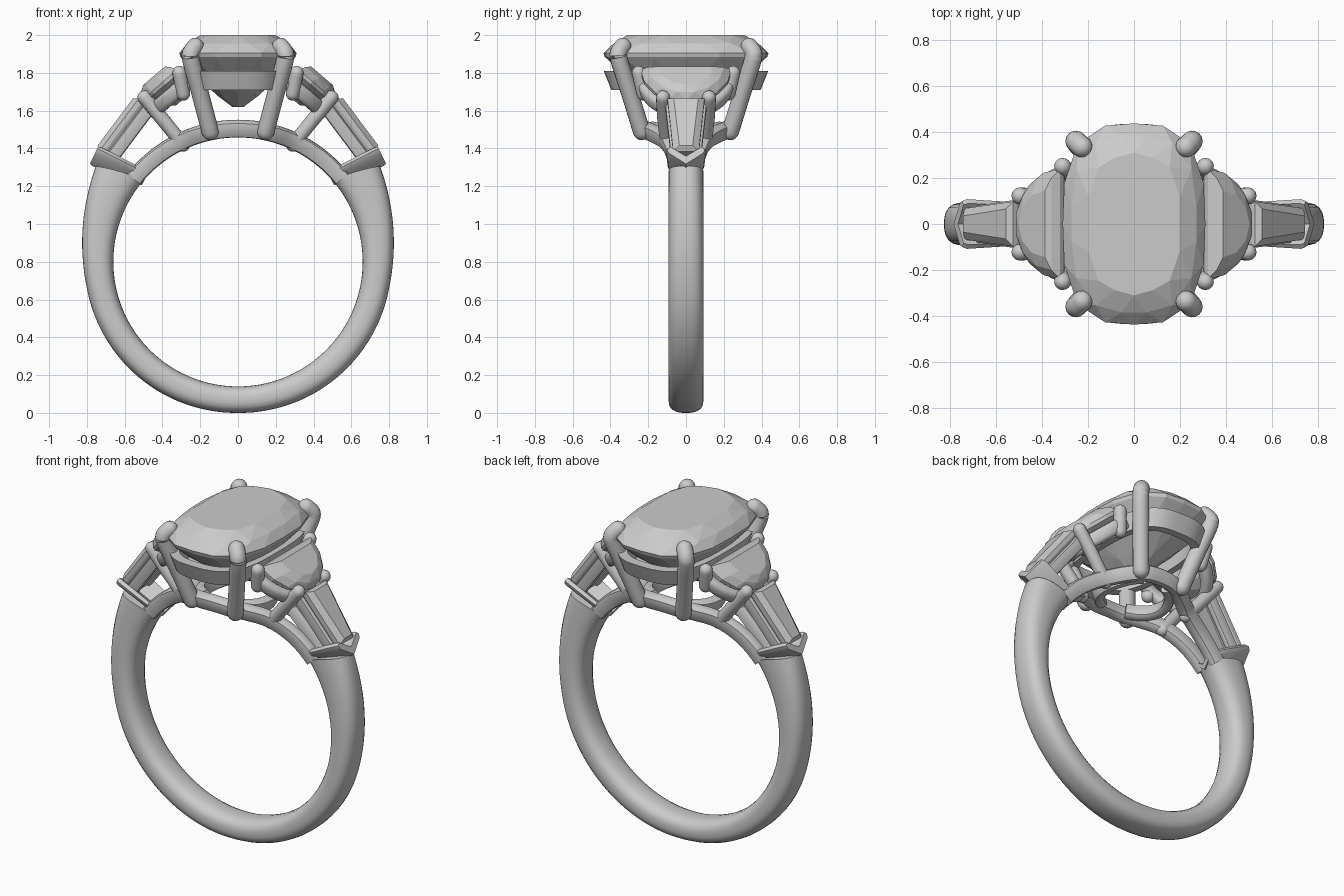
import bpy, bmesh, math
from mathutils import Vector as V

if "Cube" in bpy.data.objects:
    bpy.data.objects.remove(bpy.data.objects["Cube"])

grey = bpy.data.materials.new("light_grey")
grey.use_nodes = True
grey.diffuse_color = (0.6, 0.6, 0.6, 1)
grey.node_tree.nodes["Principled BSDF"].inputs["Base Color"].default_value = (0.6, 0.6, 0.6, 1)

CENTRE = V((0, 0, 0.8))
INNER = 0.66


def finish(name, bm, smooth):
    bmesh.ops.recalc_face_normals(bm, faces=bm.faces)
    me = bpy.data.meshes.new(name)
    bm.to_mesh(me)
    bm.free()
    me.materials.append(grey)
    ob = bpy.data.objects.new(name, me)
    bpy.context.collection.objects.link(ob)
    if smooth:
        bpy.ops.object.select_all(action='DESELECT')
        ob.select_set(True)
        bpy.context.view_layer.objects.active = ob
        bpy.ops.object.shade_smooth_by_angle(angle=math.radians(40))
    return ob


def loft(name, rings, closed=False, smooth=True):
    """Skin equal-sized rings of points, capped unless closed."""
    bm = bmesh.new()
    vs = [[bm.verts.new(p) for p in r] for r in rings]
    n = len(vs[0])
    for i in range(len(vs) if closed else len(vs) - 1):
        a, b = vs[i], vs[(i + 1) % len(vs)]
        for j in range(n):
            k = (j + 1) % n
            bm.faces.new((a[j], a[k], b[k], b[j]))
    if not closed:
        bm.faces.new(vs[0])
        bm.faces.new(vs[-1])
    return finish(name, bm, smooth)


def hull(name, points):
    """Faceted stone as the convex hull of its facet corners."""
    bm = bmesh.new()
    for p in points:
        bm.verts.new(p)
    out = bmesh.ops.convex_hull(bm, input=bm.verts)
    loose = [v for v in bm.verts if not v.link_faces]
    bmesh.ops.delete(bm, geom=loose, context='VERTS')
    return finish(name, bm, False)


def oval(a, b, n, count, shift=0.0):
    """Superellipse outline as (x, y) pairs."""
    pts = []
    for i in range(count):
        t = 2 * math.pi * (i + shift) / count
        c, s = math.cos(t), math.sin(t)
        k = (abs(c) ** n + abs(s) ** n) ** (-1 / n)
        pts.append((a * c * k, b * s * k))
    return pts


def smooth_path(ctrl, steps=6):
    """Catmull-Rom path through control points."""
    c = [V(p) for p in ctrl]
    c = [2 * c[0] - c[1]] + c + [2 * c[-1] - c[-2]]
    out = []
    for i in range(1, len(c) - 2):
        p, q, r, s = c[i - 1:i + 3]
        for j in range(steps):
            t = j / steps
            out.append(0.5 * (2 * q + (r - p) * t + (2 * p - 5 * q + 4 * r - s) * t * t
                              + (3 * q - p - 3 * r + s) * t ** 3))
    return out + [c[-2]]


def rod(name, path, w, h, n=2, round_ends=True):
    """Sweep an oval or squarish section; its height points away from the finger."""
    secs = []
    last = len(path) - 1
    for i, p in enumerate(path):
        tan = (path[min(i + 1, last)] - path[max(i - 1, 0)]).normalized()
        steps = [(0, 1)]
        if round_ends and i in (0, last):
            arc = [(math.sin(a * math.pi / 10), math.cos(a * math.pi / 10)) for a in (4.7, 4, 3, 2, 1, 0)]
            steps = [(-s, c) for s, c in arc] if i == 0 else list(reversed(arc))
        up = p - CENTRE
        side = tan.cross(up)
        if side.length < 0.15 * up.length:
            side = tan.cross(V((0, 1, 0)))
        side.normalize()
        up = side.cross(tan)
        for off, k in steps:
            secs.append([p + tan * off * w + side * x * k + up * y * k for x, y in oval(w, h, n, 16)])
    return loft(name, secs)


# Shank: swept D section that deepens towards the shoulders
rings = []
for i in range(97):
    f = -1 + 2 * i / 96
    a = math.radians(-90 + 131 * f)
    over = max(0, (abs(f) - 0.6) / 0.4)
    depth = 0.14 + 0.012 * min(1, abs(f) / 0.6) + 0.095 * over ** 1.6
    skew = math.copysign(math.radians(7) * over ** 2, f)
    ring = []
    for x, y in oval(0.5, 0.092, 2.7, 24):
        u = x + 0.5
        ang = a - skew * u
        rad = INNER + depth * u
        ring.append((rad * math.cos(ang), y, 0.8 + rad * math.sin(ang)))
    rings.append(ring)
loft("shank", rings)

# Centre stone: girdle, crown, table and stepped pavilion
stone = []
for a, b, z, n, count, shift in (
        (0.31, 0.437, 1.905, 3, 16, 0), (0.305, 0.43, 1.885, 3, 16, 0),
        (0.272, 0.385, 1.955, 3, 16, 0.5), (0.20, 0.29, 2.0, 4, 8, 0.5), (0.195, 0.31, 2.0, 3, 8, 0),
        (0.21, 0.31, 1.775, 3, 16, 0.5), (0.11, 0.16, 1.68, 3, 8, 0), (0.03, 0.05, 1.62, 2, 8, 0)):
    stone += [(x, y, z) for x, y in oval(a, b, n, count, shift)]
hull("centre_stone", stone)

# Basket collar under the centre stone
levels = ((0.275, 0.435, 1.81), (0.255, 0.395, 1.71), (0.215, 0.35, 1.71), (0.235, 0.375, 1.81))
outlines = [[(x, y, z) for x, y in oval(a, b, 3, 64)] for a, b, z in levels]
loft("basket_collar", list(zip(*outlines)), closed=True)


def on_finger(x, y, r=0.705):
    return V((x, y, 0.8 + math.sqrt(r * r - x * x)))


# Split gallery rails running from shoulder to shoulder
half = ((0.55, 0.05), (0.42, 0.07), (0.29, 0.11), (0.19, 0.17), (0.10, 0.215))
plan = [(-x, y) for x, y in half] + [(0, 0.225)] + [(x, y) for x, y in reversed(half)]
for end, sy in (("front", -1), ("back", 1)):
    flat = smooth_path([(x, y * sy, 0) for x, y in plan])
    rod("gallery_rail_" + end, [on_finger(p.x, p.y) for p in flat], 0.035, 0.045, 4, False)

for label, sx in (("left", 1), ("right", -1)):

    def flip(p):
        return V((p[0] * sx, p[1], p[2]))

    # Curved cross bar closing the oval of the gallery
    arc = [(0.2 * math.sqrt(1 - t * t) * sx, 0.2 * t) for t in [-0.9 + 0.1 * i for i in range(19)]]
    rod("gallery_bridge_" + label, [on_finger(x, y) for x, y in arc], 0.03, 0.042, 4, False)

    # Half-moon side stone in its own sloping frame
    def moon(u, v, w):
        return flip((0.315 + 0.76 * u + 0.65 * w, v, 1.81 - 0.65 * u + 0.76 * w))

    pts = []
    for scale, u0, w, count in ((1, 0, 0.01, 9), (1, 0, -0.01, 9), (0.83, 0.02, 0.045, 8),
                                (0.6, 0.04, 0.065, 7), (0.6, 0.04, -0.08, 7), (0.2, 0.08, -0.13, 5)):
        for i in range(count):
            t = math.pi * i / (count - 1)
            pts.append(moon(u0 + 0.25 * scale * math.sin(t), 0.24 * scale * math.cos(t), w))
    hull("half_moon_stone_" + label, pts)

    # Rail below the half-moon stone
    arc = [moon(0.235 * math.sin(t), 0.225 * math.cos(t), -0.075)
           for t in [math.pi * i / 24 for i in range(25)]]
    rod("half_moon_rail_" + label, arc, 0.032, 0.04, 3, False)

    # Tapered baguette stone
    def baguette(u, v, w):
        return flip((0.525 + 0.6 * u + 0.8 * w, v, 1.665 - 0.8 * u + 0.6 * w))

    pts = []
    for inset, w in ((0, 0), (0, -0.025), (0.033, 0.025), (0.04, -0.10)):
        for u, v in ((inset * 0.6, 0.098 - inset), (0.35 - inset * 0.6, 0.068 - inset)):
            pts += [baguette(u, v, w), baguette(u, -v, w)]
    hull("baguette_stone_" + label, pts)

    # Chevron end prong across the shoulder
    def chevron(depth, v, t):
        return flip((0.755 - 0.90 * depth + 0.43 * t, v, 1.36 - 0.43 * depth - 0.90 * t))

    shape = ((0, 0.055), (0.1, -0.015), (0.108, -0.04), (0.09, -0.055), (0, 0.005),
             (-0.09, -0.055), (-0.108, -0.04), (-0.1, -0.015))
    cuts = ((-0.008, 0.92), (0.012, 1), (0.2, 0.9), (0.29, 0.6))
    loft("chevron_prong_" + label, [[chevron(d, v * k, t * k) for v, t in shape] for d, k in cuts])

    for end, sy in (("front", -1), ("back", 1)):
        tag = end + "_" + label

        def line(*ctrl):
            return smooth_path([(x * sx, y * sy, z) for x, y, z in ctrl])

        # Claw gripping the centre stone, bent over the girdle
        rod("main_claw_" + tag, line((0.147, 0.235, 1.49), (0.20, 0.297, 1.69), (0.247, 0.352, 1.86),
                                     (0.249, 0.357, 1.905), (0.226, 0.335, 1.94)), 0.046, 0.046)
        # Short claw at the corner of the half moon
        rod("corner_claw_" + tag, line((0.29, 0.225, 1.69), (0.31, 0.25, 1.80)), 0.037, 0.037)
        # Long claw shared by half moon and baguette
        rod("shared_claw_" + tag, line((0.29, 0.10, 1.42), (0.40, 0.115, 1.555),
                                       (0.495, 0.122, 1.67)), 0.037, 0.037)
        # Rail under the baguette edge
        rod("baguette_rail_" + tag, [baguette(u, sy * (0.09 - 0.09 * u), -0.075)
                                     for u in (-0.02, 0.1, 0.2, 0.33)], 0.02, 0.035, 4, False)
